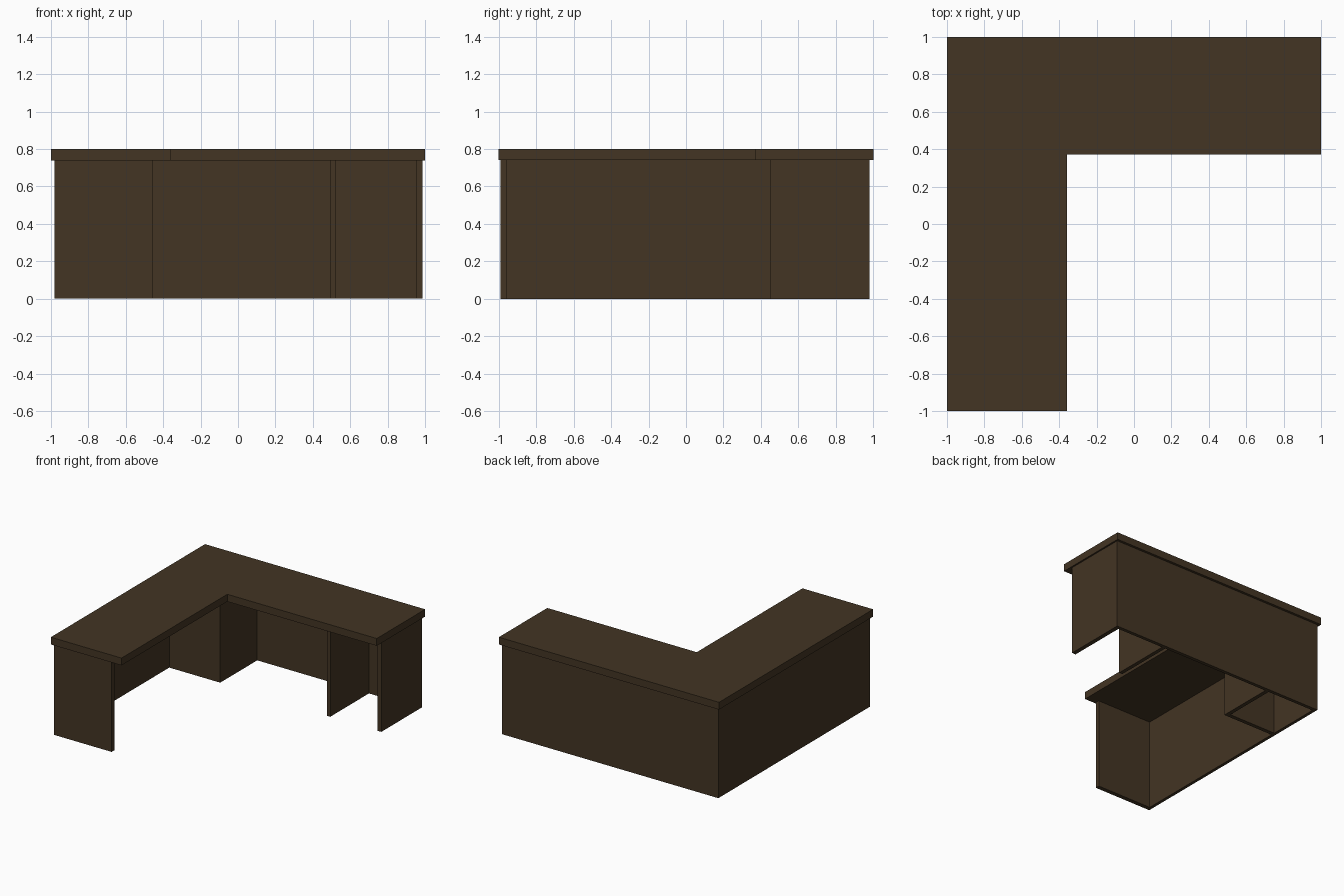
import bpy
import bmesh

if "Cube" in bpy.data.objects:
    bpy.data.objects.remove(bpy.data.objects["Cube"])

# Single dark wood colour
wood = bpy.data.materials.new("dark brown wood")
wood.diffuse_color = (0.056, 0.035, 0.017, 1.0)
wood.use_nodes = True
wood.node_tree.nodes["Principled BSDF"].inputs["Base Color"].default_value = wood.diffuse_color

TOP, UNDER = 0.80, 0.74


def prism(name, outline, z0, z1):
    """Extrude a flat outline (counter-clockwise) from z0 up to z1."""
    bm = bmesh.new()
    base = bm.faces.new([bm.verts.new((x, y, z0)) for x, y in outline])
    out = bmesh.ops.extrude_face_region(bm, geom=[base])
    verts = [v for v in out["geom"] if isinstance(v, bmesh.types.BMVert)]
    bmesh.ops.translate(bm, verts=verts, vec=(0, 0, z1 - z0))
    bmesh.ops.recalc_face_normals(bm, faces=bm.faces)
    mesh = bpy.data.meshes.new(name)
    bm.to_mesh(mesh)
    bm.free()
    mesh.materials.append(wood)
    obj = bpy.data.objects.new(name, mesh)
    bpy.context.collection.objects.link(obj)
    return obj


def panel(name, x0, x1, y0, y1):
    """Upright board from the floor to the underside of the top."""
    return prism(name, [(x0, y0), (x1, y0), (x1, y1), (x0, y1)], 0, UNDER)


# L-shaped worktop
prism("desk_top", [(-1, -1), (-0.358, -1), (-0.358, 0.372),
                   (1, 0.372), (1, 1), (-1, 1)], UNDER, TOP)

# Long outer panels, joined at the back left corner
prism("outer_panels", [(-0.98, -0.955), (-0.955, -0.955), (-0.955, 0.952),
                       (0.952, 0.952), (0.952, 0.98), (-0.98, 0.98)], 0, UNDER)

# End panels and inner divider
panel("front_end_panel", -0.98, -0.455, -0.99, -0.955)
panel("right_end_panel", 0.952, 0.987, 0.45, 0.98)
panel("inner_divider", 0.492, 0.523, 0.45, 0.952)

# Hollow corner box, open below: two walls meeting at a right angle
prism("corner_box_walls", [(-0.955, 0.472), (-0.492, 0.472), (-0.492, 0.952),
                           (-0.524, 0.952), (-0.524, 0.504), (-0.955, 0.504)],
      0, UNDER)
